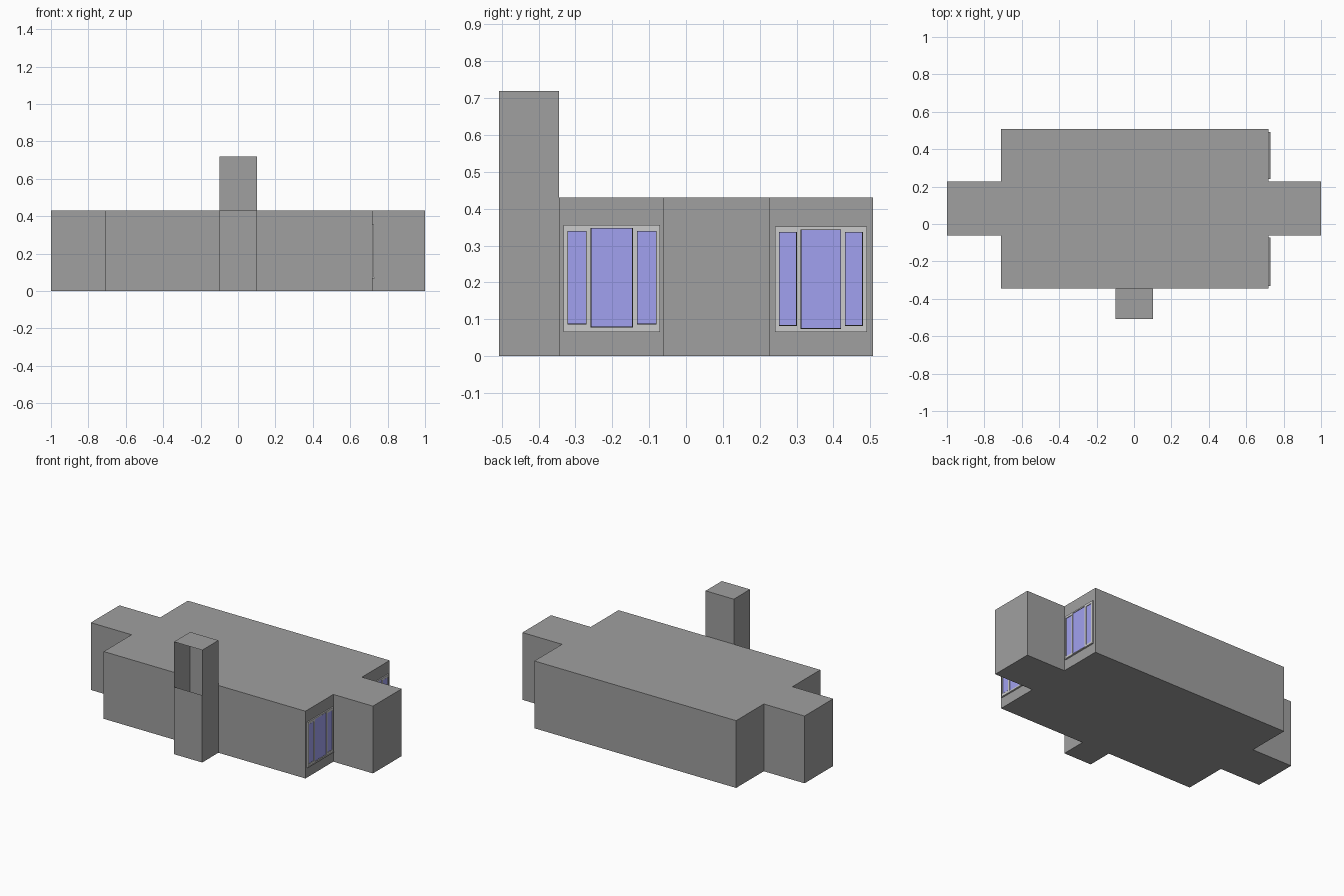
import bpy, bmesh

if "Cube" in bpy.data.objects:
    bpy.data.objects.remove(bpy.data.objects["Cube"])


def finish(name, bm, mat):
    bmesh.ops.recalc_face_normals(bm, faces=bm.faces)
    mesh = bpy.data.meshes.new(name)
    bm.to_mesh(mesh)
    bm.free()
    obj = bpy.data.objects.new(name, mesh)
    bpy.context.collection.objects.link(obj)
    mesh.materials.append(mat)
    return obj


def material(name, color):
    mat = bpy.data.materials.new(name)
    mat.diffuse_color = color
    mat.use_nodes = True
    mat.node_tree.nodes["Principled BSDF"].inputs["Base Color"].default_value = mat.diffuse_color
    return mat


def prism(bm, outline, z0, z1):
    face = bm.faces.new([bm.verts.new((x, y, z0)) for x, y in outline])
    ext = bmesh.ops.extrude_face_region(bm, geom=[face], use_keep_orig=True)
    for v in ext["geom"]:
        if isinstance(v, bmesh.types.BMVert):
            v.co.z = z1


def box(bm, x0, x1, y0, y1, z0, z1):
    prism(bm, [(x0, y0), (x1, y0), (x1, y1), (x0, y1)], z0, z1)


wall = material("wall_dark_grey", (0.35, 0.35, 0.35, 1))
glass = material("glass_blue", (0.355, 0.355, 0.87, 1))
trim = material("trim_light_grey", (0.59, 0.59, 0.57, 1))
seal = material("seal_black", (0.01, 0.01, 0.01, 1))

# House body: main block with a narrow wing at each end
L, R, F, B = -0.711, 0.719, -0.344, 0.508
WF, WB, H = -0.062, 0.228, 0.431
bm = bmesh.new()
prism(bm, [(L, F), (R, F), (R, WF), (1, WF), (1, WB), (R, WB),
           (R, B), (L, B), (L, WB), (-1, WB), (-1, WF), (L, WF)], 0, H)
finish("house_body", bm, wall)

# Chimney: hollow shell, open at the front above roof height
bm = bmesh.new()
box(bm, -0.098, 0.102, -0.508, F, 0, 0.72)
bmesh.ops.bisect_plane(bm, geom=bm.verts[:] + bm.edges[:] + bm.faces[:],
                       plane_co=(0, 0, H), plane_no=(0, 0, 1))
bmesh.ops.recalc_face_normals(bm, faces=bm.faces)
opening = [f for f in bm.faces
           if f.normal.y < -0.9 and f.calc_center_median().z > H]
bmesh.ops.delete(bm, geom=opening, context="FACES_ONLY")
finish("chimney", bm, wall)


# Three-pane windows on the right wall
def window(name, y0, y1, z0, z1, panes):
    bm = bmesh.new()
    xa, xb = R - 0.002, R + 0.008
    edges = [y0] + [e for p in panes for e in p[:2]] + [y1]
    # upright bars between the panes
    for a, b in zip(edges[::2], edges[1::2]):
        box(bm, xa, xb, a, b, z0, z1)
    # rails above and below each pane
    for a, b, lo, hi in panes:
        box(bm, xa, xb, a, b, z0, lo)
        box(bm, xa, xb, a, b, hi, z1)
    # sill
    box(bm, xa, xb + 0.003, y0, y1, z0, z0 + 0.006)
    finish(name + "_frame", bm, trim)
    # dark seal showing as a thin border round each pane
    bm = bmesh.new()
    for a, b, lo, hi in panes:
        box(bm, xa, R + 0.004, a, b, lo, hi)
    finish(name + "_seals", bm, seal)
    bm = bmesh.new()
    g = 0.002
    for a, b, lo, hi in panes:
        box(bm, xa, R + 0.006, a + g, b - g, lo + g, hi - g)
    finish(name + "_panes", bm, glass)


window("front_window", -0.332, -0.071, 0.066, 0.356,
       [(-0.322, -0.27, 0.086, 0.34), (-0.259, -0.144, 0.078, 0.348),
        (-0.133, -0.08, 0.086, 0.34)])
window("back_window", 0.241, 0.491, 0.066, 0.352,
       [(0.252, 0.301, 0.082, 0.337), (0.311, 0.421, 0.074, 0.344),
        (0.431, 0.48, 0.082, 0.337)])
